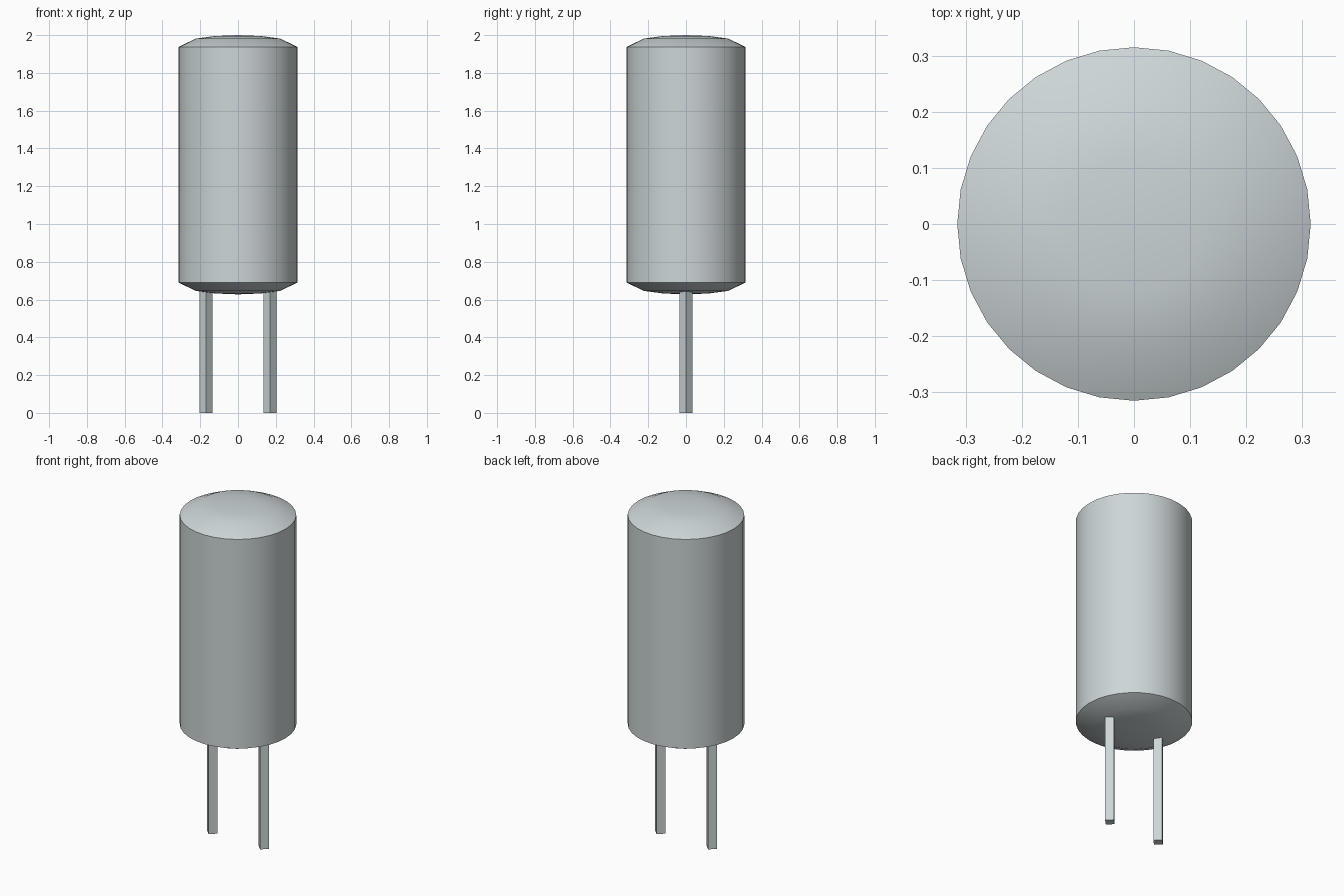
import bpy
import bmesh
import math

if "Cube" in bpy.data.objects:
    bpy.data.objects.remove(bpy.data.objects["Cube"], do_unlink=True)

# One metal colour for every part
metal = bpy.data.materials.new("pale_grey_metal")
metal.use_nodes = True
colour = (0.61, 0.67, 0.68, 1)
metal.diffuse_color = colour
metal.node_tree.nodes["Principled BSDF"].inputs["Base Color"].default_value = colour

RADIUS, DOME = 0.315, 0.0625
BOTTOM, TOP = 0.69, 1.9375
SIDES = 32


def add_object(name, bm):
    bmesh.ops.recalc_face_normals(bm, faces=bm.faces)
    mesh = bpy.data.meshes.new(name)
    bm.to_mesh(mesh)
    bm.free()
    mesh.materials.append(metal)
    obj = bpy.data.objects.new(name, mesh)
    bpy.context.collection.objects.link(obj)
    return obj


# Can: straight wall closed by a shallow dome at each end, spun round z
arc = [(RADIUS * math.cos(a), DOME * math.sin(a))
       for a in map(math.radians, (0, 45, 67.5, 90))]
profile = [(r, BOTTOM - h) for r, h in reversed(arc)] + [(r, TOP + h) for r, h in arc]
bm = bmesh.new()
points = [bm.verts.new((r, 0, z)) for r, z in profile]
edges = [bm.edges.new(pair) for pair in zip(points, points[1:])]
bmesh.ops.spin(bm, geom=points + edges, cent=(0, 0, 0), axis=(0, 0, 1),
               angle=math.tau, steps=SIDES)
bmesh.ops.remove_doubles(bm, verts=bm.verts, dist=0.0001)
can = add_object("can", bm)

bpy.ops.object.select_all(action="DESELECT")
can.select_set(True)
bpy.context.view_layer.objects.active = can
bpy.ops.object.shade_smooth_by_angle(angle=math.radians(35))

# Pins: four-sided rods with their corners on the axes
PIN_HEIGHT = 0.66
for name, side in (("left_pin", 1), ("right_pin", -1)):
    bm = bmesh.new()
    bmesh.ops.create_cone(bm, cap_ends=True, segments=4, radius1=0.034,
                          radius2=0.034, depth=PIN_HEIGHT)
    bmesh.ops.translate(bm, verts=bm.verts, vec=(side * 0.17, 0, PIN_HEIGHT / 2))
    add_object(name, bm)
